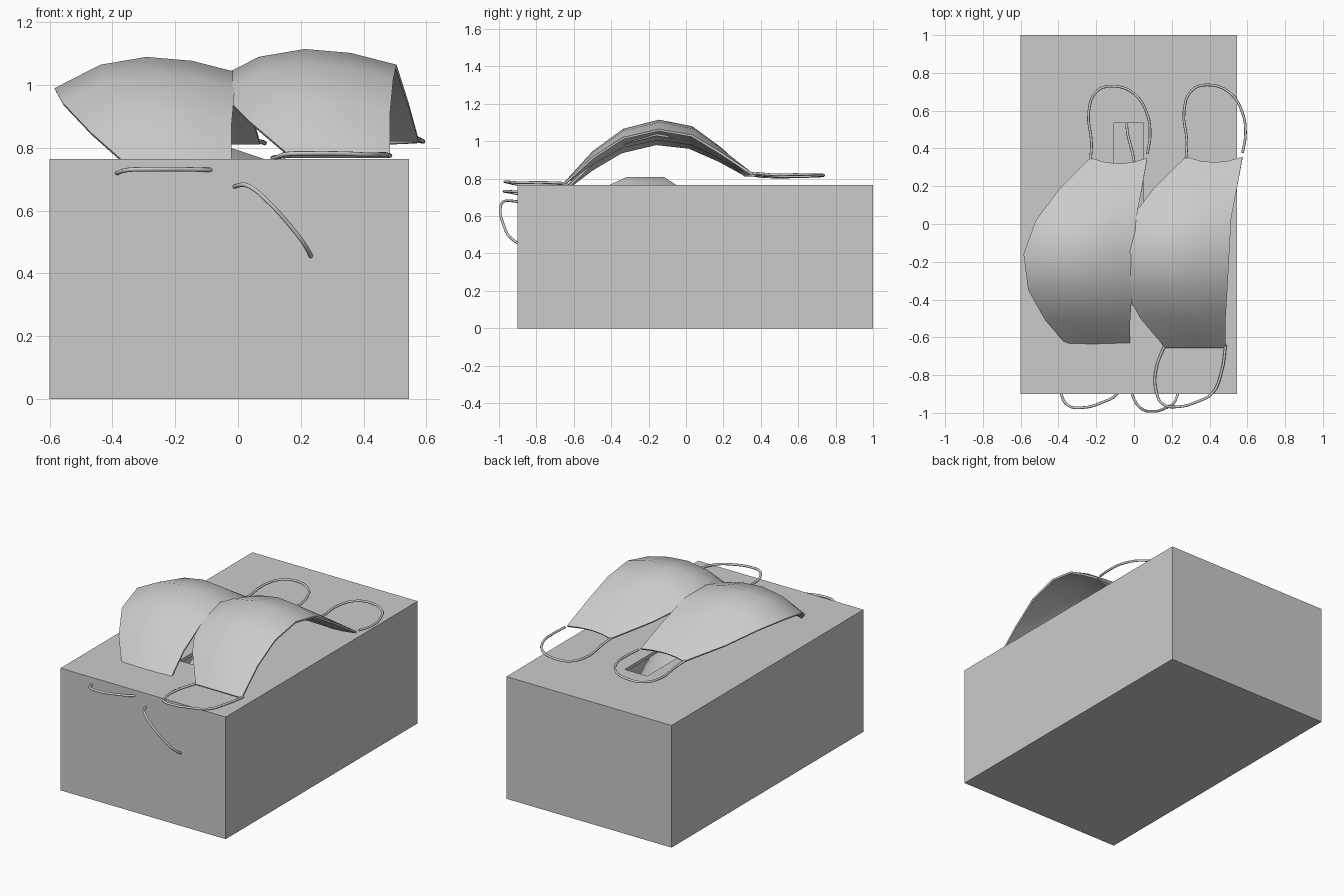
import bpy, bmesh
from math import radians
from mathutils import Matrix, Vector

if "Cube" in bpy.data.objects:
    bpy.data.objects.remove(bpy.data.objects["Cube"])


def block(name, lo, hi):
    """Axis-aligned box from two corners."""
    lo, hi = Vector(lo), Vector(hi)
    bm = bmesh.new()
    bmesh.ops.create_cube(bm, size=1)
    bmesh.ops.scale(bm, vec=hi - lo, verts=bm.verts)
    bmesh.ops.translate(bm, vec=(lo + hi) / 2, verts=bm.verts)
    me = bpy.data.meshes.new(name)
    bm.to_mesh(me)
    bm.free()
    ob = bpy.data.objects.new(name, me)
    bpy.context.collection.objects.link(ob)
    return ob


def activate(ob):
    bpy.ops.object.select_all(action='DESELECT')
    ob.select_set(True)
    bpy.context.view_layer.objects.active = ob


def cut(ob, cutter):
    m = ob.modifiers.new("cut", 'BOOLEAN')
    m.object = cutter
    m.operation = 'DIFFERENCE'
    m.solver = 'EXACT'
    activate(ob)
    bpy.ops.object.modifier_apply(modifier=m.name)
    bpy.data.objects.remove(cutter)


# Hollow carton with a dispensing slot in the lid
carton = block("carton", (-0.6, -0.9, 0), (0.545, 1.0, 0.765))
cut(carton, block("cavity", (-0.58, -0.88, 0.02), (0.525, 0.98, 0.745)))
cut(carton, block("slot", (-0.105, -0.43, 0.6), (0.05, 0.535, 0.9)))

# Mask rows front to back: y, left x, right x, mid height, side drop
ROWS = [(-0.64, -0.34, -0.02, 0.735, 0.00),
        (-0.49, -0.47, -0.02, 0.91, 0.06),
        (-0.33, -0.56, -0.01, 1.035, 0.09),
        (-0.14, -0.585, 0.00, 1.09, 0.10),
        (0.04, -0.52, 0.01, 1.06, 0.09),
        (0.20, -0.40, 0.04, 0.95, 0.05),
        (0.34, -0.23, 0.07, 0.82, 0.00)]
COLS = 4
ORIGIN = Vector((-0.25, -0.15, 0.76))

# Ear loop paths
BACK_LOOP = [(-0.23, 0.34, 0.82), (-0.225, 0.43, 0.81), (-0.24, 0.59, 0.81),
             (-0.20, 0.70, 0.815), (-0.12, 0.73, 0.82), (0.0, 0.69, 0.82),
             (0.07, 0.58, 0.82), (0.085, 0.47, 0.815), (0.07, 0.37, 0.82)]
FRONT_LOOP = [(-0.34, -0.64, 0.735), (-0.39, -0.78, 0.725), (-0.385, -0.90, 0.72),
              (-0.35, -0.96, 0.73), (-0.27, -0.972, 0.732), (-0.17, -0.945, 0.732),
              (-0.09, -0.90, 0.73), (-0.04, -0.78, 0.735), (-0.02, -0.645, 0.735)]


def ear_loop(name, pts, matrix):
    cu = bpy.data.curves.new(name, 'CURVE')
    cu.dimensions = '3D'
    cu.bevel_depth = 0.007
    cu.bevel_resolution = 2
    cu.resolution_u = 4
    sp = cu.splines.new('BEZIER')
    sp.bezier_points.add(len(pts) - 1)
    for bp, p in zip(sp.bezier_points, pts):
        bp.co = Vector(p) - ORIGIN
        bp.handle_left_type = bp.handle_right_type = 'AUTO'
    ob = bpy.data.objects.new(name, cu)
    bpy.context.collection.objects.link(ob)
    ob.matrix_world = matrix
    activate(ob)
    bpy.ops.object.convert(target='MESH')


def mask(name, matrix):
    # Domed cloth panel
    bm = bmesh.new()
    grid = []
    for y, xl, xr, z, drop in ROWS:
        row = []
        for i in range(COLS + 1):
            s = 2 * i / COLS - 1
            dz = drop * s * s * (1.0 if s < 0 else 0.5)
            sag = 0.03 * s * s if y > 0.3 else 0
            p = Vector((xl + (xr - xl) * i / COLS, y - 0.02 + sag, z - dz))
            row.append(bm.verts.new(p - ORIGIN))
        grid.append(row)
    for a, b in zip(grid, grid[1:]):
        for i in range(COLS):
            bm.faces.new((a[i], a[i + 1], b[i + 1], b[i]))
    me = bpy.data.meshes.new(name)
    bm.to_mesh(me)
    bm.free()
    ob = bpy.data.objects.new(name, me)
    bpy.context.collection.objects.link(ob)
    ob.matrix_world = matrix
    m = ob.modifiers.new("thickness", 'SOLIDIFY')
    m.thickness = 0.012
    activate(ob)
    bpy.ops.object.modifier_apply(modifier=m.name)
    bpy.ops.object.shade_smooth_by_angle(angle=radians(40))
    # Elastic ear loops at both ends
    ear_loop(name + "_back_loop", BACK_LOOP, matrix)
    ear_loop(name + "_front_loop", FRONT_LOOP, matrix)


# Two masks lying on the carton, one tilted inside it
mask("left_mask", Matrix.Translation(ORIGIN))
mask("right_mask", Matrix.Translation(ORIGIN + Vector((0.505, 0.005, 0.025)))
     @ Matrix.Rotation(radians(-1.8), 4, 'X'))
mask("inner_mask", Matrix.Translation((0.02, -0.2, 0.42))
     @ Matrix.Rotation(radians(8), 4, 'Z')
     @ Matrix.Rotation(radians(-15), 4, 'X')
     @ Matrix.Rotation(radians(45), 4, 'Y'))
